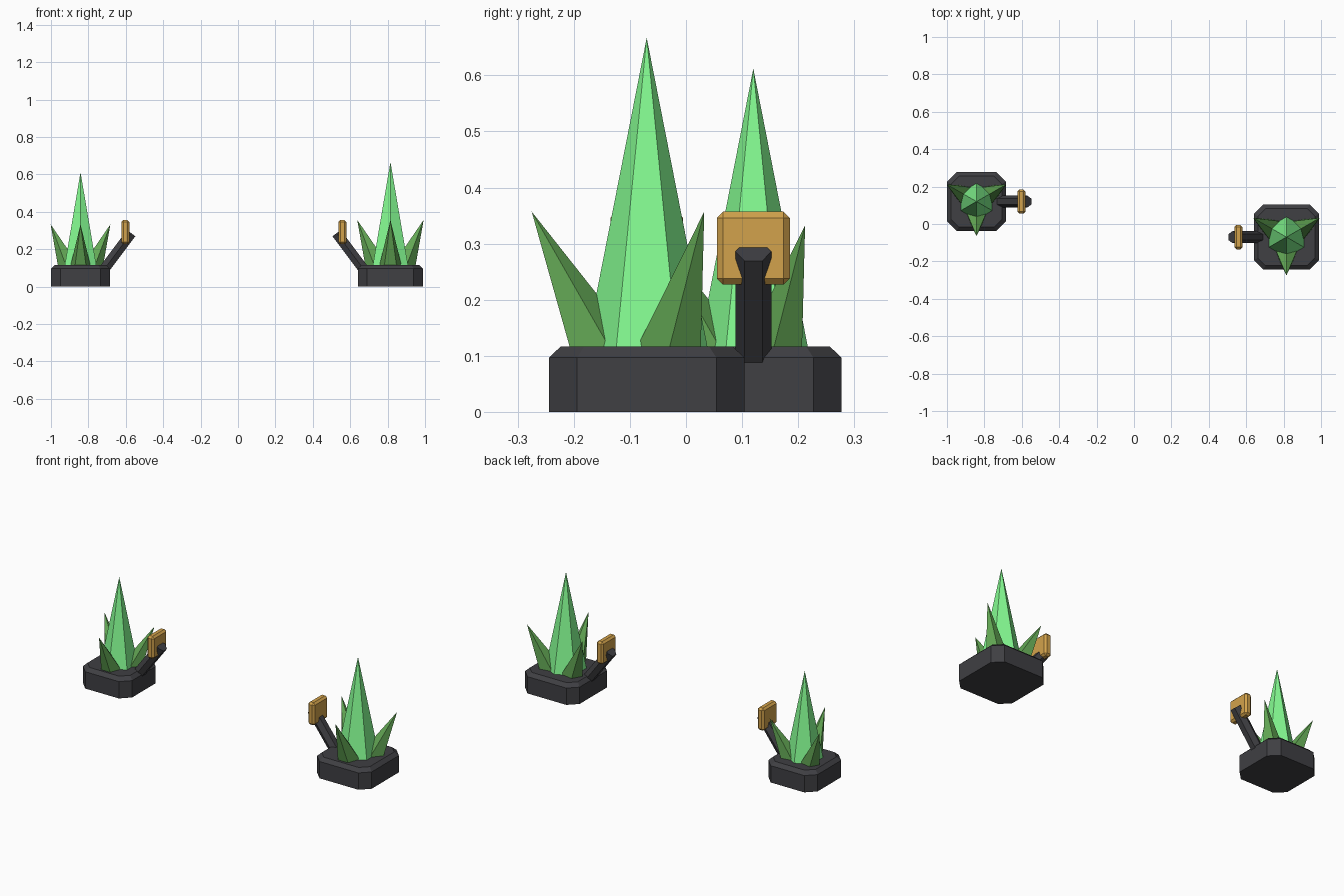
import bpy, bmesh
from math import cos, sin, radians, tau
from mathutils import Vector

if "Cube" in bpy.data.objects:
    bpy.data.objects.remove(bpy.data.objects["Cube"])


def material(name, rgb):
    m = bpy.data.materials.new(name)
    m.diffuse_color = (*rgb, 1)
    m.use_nodes = True
    m.node_tree.nodes["Principled BSDF"].inputs["Base Color"].default_value = m.diffuse_color
    return m


STONE = material("dark_stone", (0.05, 0.05, 0.056))
BRIGHT = material("bright_green", (0.23, 0.95, 0.28))
LEAF = material("leaf_green", (0.125, 0.39, 0.09))
GOLD = material("ochre", (0.65, 0.365, 0.072))


def finish(bm, name, mat):
    bmesh.ops.recalc_face_normals(bm, faces=bm.faces)
    me = bpy.data.meshes.new(name)
    bm.to_mesh(me)
    bm.free()
    me.materials.append(mat)
    ob = bpy.data.objects.new(name, me)
    bpy.context.collection.objects.link(ob)
    return ob


def loft(name, rings, mat):
    """Skin between rings of points; a ring of one point makes a tip."""
    bm = bmesh.new()
    vs = [[bm.verts.new(p) for p in r] for r in rings]
    for a, b in zip(vs, vs[1:]):
        n = len(a)
        for i in range(n):
            j = (i + 1) % n
            bm.faces.new((a[i], a[j], b[0]) if len(b) == 1 else (a[i], a[j], b[j], b[i]))
    for r in (vs[0], vs[-1]):
        if len(r) > 2:
            bm.faces.new(r)
    return finish(bm, name, mat)


def ring(center, axis, out, radius, sides):
    """Regular polygon around axis with its first corner toward out."""
    axis = axis.normalized()
    u = (out - axis * out.dot(axis)).normalized()
    w = axis.cross(u)
    return [center + radius * (u * cos(tau * k / sides) + w * sin(tau * k / sides))
            for k in range(sides)]


def cut_square(cx, cy, h, c, z):
    k = h - c
    pts = [(h, -k), (h, k), (k, h), (-k, h), (-h, k), (-h, -k), (-k, -h), (k, -h)]
    return [Vector((cx + x, cy + y, z)) for x, y in pts]


def cluster(side, cx, cy, half, s, inward):
    top = 0.117
    up = Vector((0, 0, 1))
    # plinth with cut corners and a chamfered top
    loft(side + "_base", [cut_square(cx, cy, half, 0.05, 0),
                          cut_square(cx, cy, half, 0.05, 0.097),
                          cut_square(cx, cy, half - 0.021, 0.042, top)], STONE)
    # tall six-sided crystal
    sink = 0.02
    loft(side + "_main_crystal",
         [ring(Vector((cx, cy, top - sink)), up, Vector((0, 1, 0)), 0.112 * s, 6),
          [Vector((cx, cy, top + 0.55 * s))]], BRIGHT)
    # three leaning five-sided shards, a flat face outward
    for i, deg in enumerate((-90, 30, 150)):
        d = Vector((cos(radians(deg)), sin(radians(deg)), 0))
        tip = Vector((cx, cy, top)) + (d * 0.205 + up * 0.24) * s
        foot = Vector((cx, cy, top)) + (d * 0.079 - up * 0.02) * s
        loft(f"{side}_shard_{i + 1}",
             [ring(foot, tip - foot, -d, 0.064 * s, 5), [tip]], LEAF)
    # slanted hexagonal arm
    edge = cx + inward * half
    axis = Vector((0.6 * inward, 0, 0.8))
    end = Vector((edge + inward * 0.114, cy, 0.286))
    loft(side + "_arm", [ring(end - axis * t, axis, Vector((0, 1, 0)), 0.032, 6)
                         for t in (0.265, 0)], STONE)
    # bevelled plate on the arm
    bm = bmesh.new()
    bmesh.ops.create_cube(bm, size=1)
    bmesh.ops.scale(bm, vec=(0.043, 0.13, 0.13), verts=bm.verts)
    bmesh.ops.bevel(bm, geom=bm.edges[:], offset=0.011, segments=1, affect='EDGES')
    plate = finish(bm, side + "_plate", GOLD)
    plate.location = (edge + inward * 0.083, cy, 0.292)


cluster("left", -0.842, 0.120, 0.157, 0.9, 1)
cluster("right", 0.815, -0.070, 0.174, 1.0, -1)
